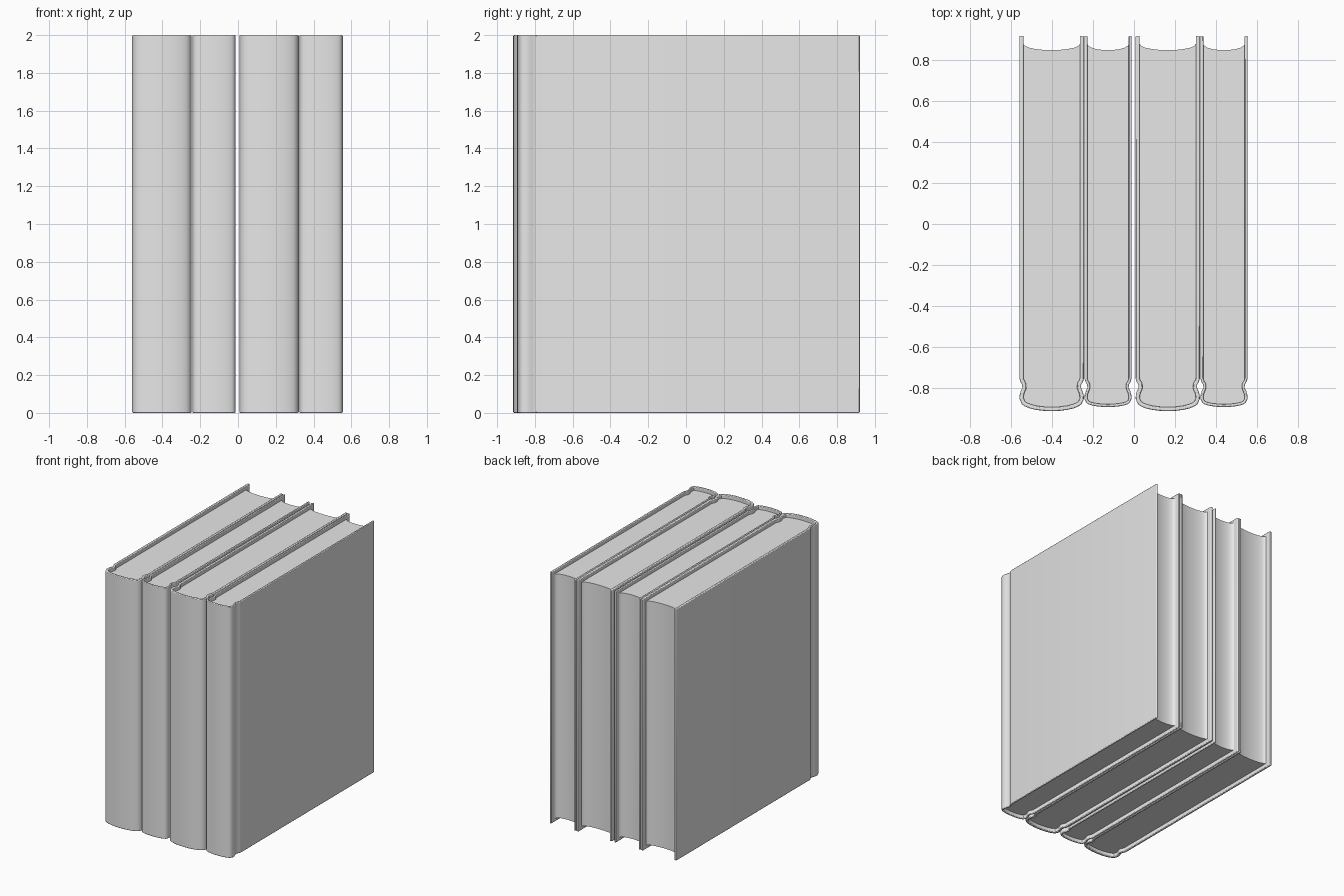
import bpy, bmesh, math
from mathutils import Vector

if "Cube" in bpy.data.objects:
    bpy.data.objects.remove(bpy.data.objects["Cube"])

grey = bpy.data.materials.new("plain_grey")
grey.use_nodes = True
COLOUR = (0.8, 0.8, 0.8, 1)
grey.diffuse_color = COLOUR
grey.node_tree.nodes["Principled BSDF"].inputs["Base Color"].default_value = COLOUR

HEIGHT = 2.0
RECESS = 0.03
BACK = 0.92


def cover_path(half, spine):
    """Open outline from the right fore edge, round the spine, to the left fore edge."""
    side = [(half, BACK), (half, -0.755), (half - 0.004, -0.77), (half - 0.013, -0.785),
            (half - 0.014, -0.8), (half - 0.006, -0.818), (half - 0.001, -0.835),
            (half, -0.855), (half - 0.006, -0.868)]
    side = [Vector(p) for p in side]
    x0, y0 = side[-1]
    steps = 12
    arc = [Vector((x0 * math.cos(math.pi * i / steps),
                   y0 + (spine - y0) * math.sin(math.pi * i / steps)))
           for i in range(1, steps)]
    return side + arc + [Vector((-p.x, p.y)) for p in reversed(side)]


def inset_path(path, thick):
    """Offset the outline towards the pages by the board thickness."""
    result = []
    for i, p in enumerate(path):
        t = (path[min(i + 1, len(path) - 1)] - path[max(i - 1, 0)]).normalized()
        result.append(p + Vector((t.y, -t.x)) * thick)
    # keep the boards parallel and square at the fore edge
    for i, s in ((0, 1), (1, 1), (-1, -1), (-2, -1)):
        result[i] = path[i] - Vector((s * thick, 0))
    return result


def extrude_faces(name, points, faces, x, low, high, bevel=0):
    """Turn a flat cross-section into an upright solid."""
    bm = bmesh.new()
    verts = [bm.verts.new((p.x + x, p.y, low)) for p in points]
    flat = [bm.faces.new([verts[i] for i in f]) for f in faces]
    new = bmesh.ops.extrude_face_region(bm, geom=flat, use_keep_orig=True)["geom"]
    for v in new:
        if isinstance(v, bmesh.types.BMVert):
            v.co.z = high
    bmesh.ops.recalc_face_normals(bm, faces=bm.faces)
    mesh = bpy.data.meshes.new(name)
    bm.to_mesh(mesh)
    bm.free()
    mesh.materials.append(grey)
    obj = bpy.data.objects.new(name, mesh)
    bpy.context.collection.objects.link(obj)
    if bevel:
        mod = obj.modifiers.new("soft_edges", "BEVEL")
        mod.width = bevel
        mod.segments = 2
        mod.limit_method = "ANGLE"
        mod.angle_limit = math.radians(50)
    bpy.ops.object.select_all(action="DESELECT")
    obj.select_set(True)
    bpy.context.view_layer.objects.active = obj
    bpy.ops.object.shade_smooth_by_angle(angle=math.radians(35))
    return obj


def book(name, left, right, spine, thick):
    x, half = (left + right) / 2, (right - left) / 2
    outer = cover_path(half, spine)
    inner = inset_path(outer, thick)
    n = len(outer)
    # hard cover wrapped round the spine
    strip = [(i, i + 1, n + i + 1, n + i) for i in range(n - 1)]
    extrude_faces(name + "_cover", outer + inner, strip, x, 0, HEIGHT, 0.005)
    # page block with a hollow fore edge
    edge = inner[0].x
    hollow = [Vector((-edge * math.cos(math.pi * i / 10),
                      0.88 - 0.03 * math.sin(math.pi * i / 10))) for i in range(11)]
    block = inner[1:-1] + hollow
    extrude_faces(name + "_pages", block, [range(len(block))], x, RECESS, HEIGHT - RECESS)


# the row of four books
for name, left, right, spine, thick in (
        ("first_book", -0.56, -0.245, -0.915, 0.02),
        ("second_book", -0.242, -0.012, -0.895, 0.014),
        ("third_book", 0.008, 0.322, -0.915, 0.02),
        ("fourth_book", 0.325, 0.555, -0.895, 0.014)):
    book(name, left, right, spine, thick)
